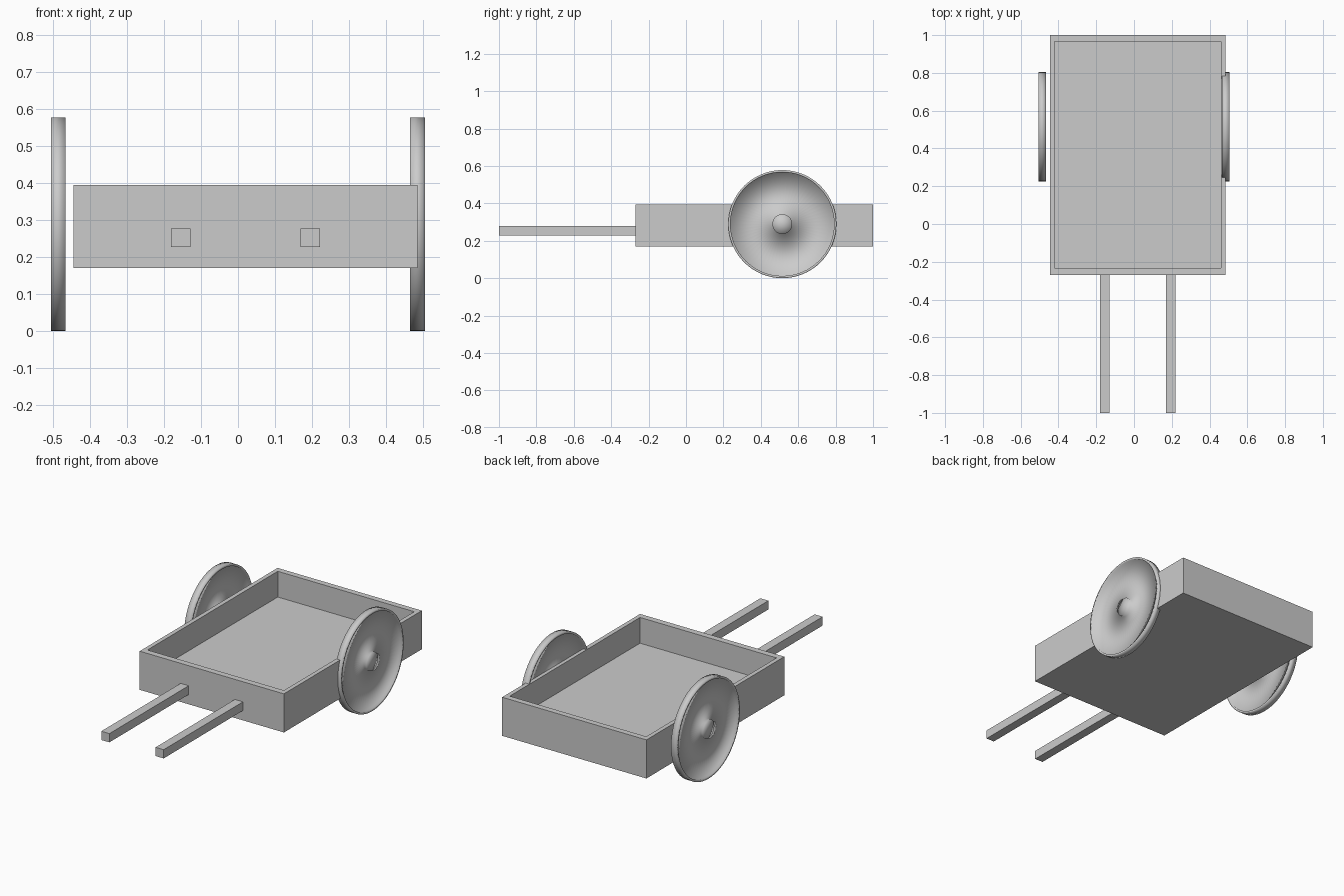
import bpy
import bmesh
import math
from mathutils import Matrix, Vector

cube = bpy.data.objects.get("Cube")
if cube:
    bpy.data.objects.remove(cube, do_unlink=True)

grey = bpy.data.materials.new("plain_grey")
grey.use_nodes = True
grey.diffuse_color = (0.6, 0.6, 0.6, 1)
grey.node_tree.nodes["Principled BSDF"].inputs["Base Color"].default_value = (0.6, 0.6, 0.6, 1)


def finish(bm, name, smooth=False):
    bmesh.ops.recalc_face_normals(bm, faces=bm.faces)
    for face in bm.faces:
        face.smooth = smooth
    mesh = bpy.data.meshes.new(name)
    bm.to_mesh(mesh)
    bm.free()
    mesh.materials.append(grey)
    obj = bpy.data.objects.new(name, mesh)
    bpy.context.collection.objects.link(obj)
    return obj


def box(low, high):
    low, high = Vector(low), Vector(high)
    bm = bmesh.new()
    place = Matrix.Translation((low + high) / 2) @ Matrix.Diagonal((*(high - low), 1))
    bmesh.ops.create_cube(bm, size=1, matrix=place)
    return bm


# Open cart bed: inset the top, then sink the floor
bed = box((-0.445, -0.27, 0.17), (0.485, 1.0, 0.395))
bed.faces.ensure_lookup_table()
top = max(bed.faces, key=lambda f: f.calc_center_median().z)
bmesh.ops.inset_region(bed, faces=[top], thickness=0.03)
for v in top.verts:
    v.co.x = 0.46 if v.co.x > 0 else -0.42
    v.co.y = 0.966 if v.co.y > 0 else -0.234
well = bmesh.ops.extrude_discrete_faces(bed, faces=[top])["faces"][0]
bmesh.ops.translate(bed, verts=well.verts, vec=(0, 0, -0.15))
finish(bed, "cart_bed")

# Pair of pull handles
for side, x in (("right", -0.155), ("left", 0.195)):
    finish(box((x - 0.026, -1.0, 0.227), (x + 0.026, -0.27, 0.278)), side + "_handle")

# Wheels: rim, thin web and hub, the same on both faces
HALF = 0.02
WEB = 0.004
outer_half = [(0, HALF), (0.053, HALF), (0.053, WEB), (0.277, WEB), (0.277, HALF), (0.289, HALF)]
profile = outer_half + [(r, -x) for r, x in reversed(outer_half)]


def wheel(name, centre):
    bm = bmesh.new()
    verts = [bm.verts.new((x, 0, r)) for r, x in profile]
    edges = [bm.edges.new(pair) for pair in zip(verts, verts[1:])]
    bmesh.ops.spin(bm, geom=verts + edges, cent=(0, 0, 0), axis=(1, 0, 0),
                   angle=math.tau, steps=64, use_duplicate=False)
    bmesh.ops.remove_doubles(bm, verts=bm.verts, dist=0.0005)
    obj = finish(bm, name, smooth=True)
    obj.location = centre


wheel("right_wheel", (-0.486, 0.515, 0.289))
wheel("left_wheel", (0.485, 0.515, 0.289))
